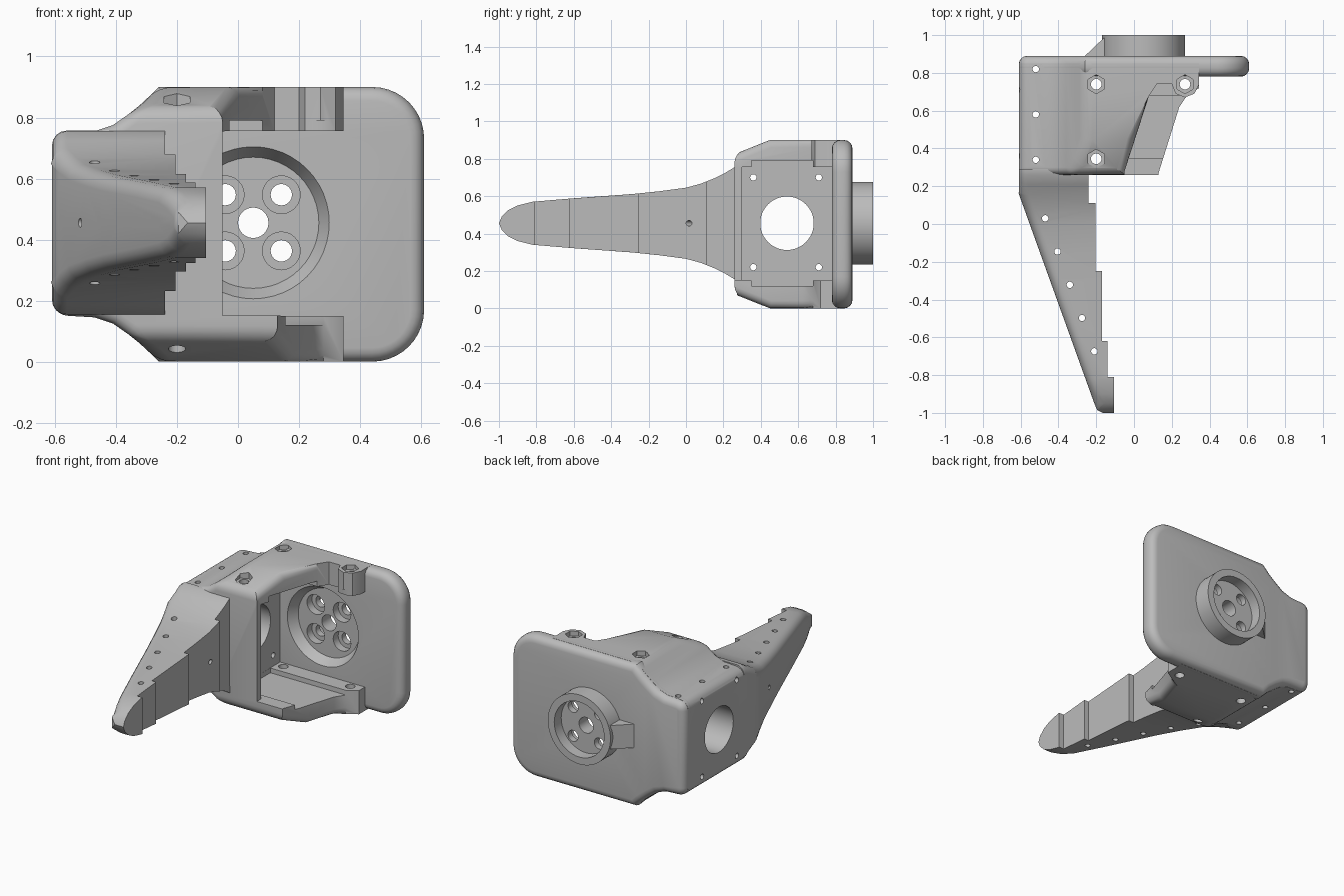
import bpy, bmesh
from math import sin, cos, radians
from mathutils import Vector

if "Cube" in bpy.data.objects:
    bpy.data.objects.remove(bpy.data.objects["Cube"])

MID = 0.45
grey = bpy.data.materials.new("plain_grey")
grey.use_nodes = True
grey.diffuse_color = (0.5, 0.5, 0.5, 1)
grey.node_tree.nodes["Principled BSDF"].inputs["Base Color"].default_value = (0.5, 0.5, 0.5, 1)


def finish_mesh(name, bm):
    bmesh.ops.recalc_face_normals(bm, faces=bm.faces)
    me = bpy.data.meshes.new(name)
    bm.to_mesh(me)
    bm.free()
    ob = bpy.data.objects.new(name, me)
    bpy.context.collection.objects.link(ob)
    me.materials.append(grey)
    return ob


def prism(name, pts, axis, lo, hi):
    """Extrude a 2D outline along an axis."""
    def place(p, d):
        a, b = p
        return {"x": (d, a, b), "y": (a, d, b), "z": (a, b, d)}[axis]
    bm = bmesh.new()
    low = [bm.verts.new(place(p, lo)) for p in pts]
    high = [bm.verts.new(place(p, hi)) for p in pts]
    bm.faces.new(low)
    bm.faces.new(high)
    for i in range(len(pts)):
        j = (i + 1) % len(pts)
        bm.faces.new((low[i], low[j], high[j], high[i]))
    return finish_mesh(name, bm)


def box(name, x, y, z):
    return prism(name, [(x[0], y[0]), (x[1], y[0]), (x[1], y[1]), (x[0], y[1])], "z", *z)


def rod(name, a, b, r, r2=None, sides=24):
    """Cylinder or cone between two points."""
    a, b = Vector(a), Vector(b)
    bm = bmesh.new()
    bmesh.ops.create_cone(bm, cap_ends=True, segments=sides, radius1=r,
                          radius2=r if r2 is None else r2, depth=(b - a).length)
    turn = (b - a).to_track_quat("Z", "Y").to_matrix()
    for v in bm.verts:
        v.co = turn @ v.co + (a + b) / 2
    return finish_mesh(name, bm)


def combine(ob, tools, how="DIFFERENCE"):
    """Apply each tool to the part, then discard the tools."""
    bpy.context.view_layer.objects.active = ob
    for t in tools:
        t.hide_render = True
        m = ob.modifiers.new("cut", "BOOLEAN")
        m.operation, m.solver, m.object = how, "EXACT", t
        bpy.ops.object.modifier_apply(modifier=m.name)
        bpy.data.objects.remove(t)
    return ob


def round_edges(ob, width, rule, sharp=35, segments=4):
    bm = bmesh.new()
    bm.from_mesh(ob.data)
    edges = [e for e in bm.edges if len(e.link_faces) == 2
             and e.calc_face_angle(0) > radians(sharp)
             and rule((e.verts[0].co + e.verts[1].co) / 2)]
    bmesh.ops.bevel(bm, geom=edges, offset=width, segments=segments, profile=0.5,
                    affect="EDGES", clamp_overlap=False)
    bm.to_mesh(ob.data)
    bm.free()


def arc(cx, cy, r, a0, a1, n):
    steps = [radians(a0 + (a1 - a0) * i / n) for i in range(n + 1)]
    return [(cx + r * cos(a), cy + r * sin(a)) for a in steps]


# Outline shared by the plate and the housing
upper = arc(0.44, 0.73, 0.17, 0, 90, 10)
upper += [(-0.26, 0.9), (-0.31, 0.85), (-0.36, 0.81), (-0.41, 0.775), (-0.47, 0.755)]
upper += arc(-0.555, 0.695, 0.055, 90, 180, 5)
outline = upper + [(x, 2 * MID - z) for x, z in reversed(upper)]

# Vertical pin holes beside the motor bay
def side_pins():
    return [rod("pin", (-0.52, y, -1), (-0.52, y, 2), 0.017, sides=16) for y in (0.34, 0.58, 0.82)]


# Horn recess and its bolt pattern
HX, HZ = 0.05, 0.455
def horn_cutters():
    tools = [rod("recess", (HX, 0.775, HZ), (HX, 0.84, HZ), 0.252, 0.215, 48),
             rod("axle", (HX, 0.7, HZ), (HX, 1.1, HZ), 0.05)]
    for sx in (-1, 1):
        for sz in (-1, 1):
            x, z = HX + sx * 0.092, HZ + sz * 0.092
            tools += [rod("bore", (x, 0.8, z), (x, 0.89, z), 0.062),
                      rod("bolt", (x, 0.8, z), (x, 1.1, z), 0.035)]
    tools.append(rod("back_recess", (HX, 0.93, HZ), (HX, 1.1, HZ), 0.175, sides=48))
    return tools


# Back plate
plate = prism("back_plate", outline, "y", 0.78, 0.89)
round_edges(plate, 0.045, lambda c: True, 60)
combine(plate, horn_cutters() + side_pins())

# Horn ring with its wedge tab
ring = rod("rear_horn_ring", (HX, 0.865, HZ), (HX, 1.0, HZ), 0.22, sides=64)
tab = prism("tab", [(-0.28, HZ - 0.075), (-0.14, HZ - 0.075), (-0.03, HZ - 0.19),
                    (-0.03, HZ + 0.19), (-0.14, HZ + 0.075), (-0.28, HZ + 0.075)], "y", 0.87, 1.05)
slope = prism("slope", [(-0.27, 0.88), (-0.16, 0.985), (0.02, 0.985), (0.02, 0.88)], "z", 0, 1)
combine(tab, [slope], "INTERSECT")
combine(ring, [tab], "UNION")
combine(ring, horn_cutters())

# Motor housing: outline trimmed by its side profile and plan
housing = prism("motor_housing", outline, "y", 0.2, 0.86)
side = [(0.26, 0.075), (0.5, -0.02), (0.85, -0.02), (0.85, 0.92), (0.5, 0.92), (0.26, 0.825)]
combine(housing, [prism("side", side, "x", -1, 1)], "INTERSECT")
top_plan = [(-0.05, 0), (-0.05, 0.28), (0.08, 0.68), (0.12, 0.74), (0.2, 0.74), (0.22, 0.69),
            (0.27, 0.67), (0.32, 0.69), (0.345, 0.74), (0.345, 1), (1, 1), (1, 0)]
low_plan = [(0.13, 0), (0.13, 0.27), (0.24, 0.62), (0.28, 0.68), (0.345, 0.72),
            (0.345, 1), (1, 1), (1, 0)]
combine(housing, [prism("top_trim", top_plan, "z", MID, 1.2),
                  prism("low_trim", low_plan, "z", -0.2, MID + 0.01)])
round_edges(housing, 0.04, lambda c: c.y < 0.66 and abs(c.z - MID) > 0.28)

# Motor bay, screw holes and side opening
tools = [box("bay", (-0.25, 1), (0.3, 0.95), (0.15, 0.755)),
         box("window", (-0.05, 1), (0, 0.951), (0.151, 0.754)),
         box("relief", (-0.249, 1), (0.35, 0.68), (0.12, 0.79)),
         rod("port", (-1, 0.54, HZ), (0, 0.54, HZ), 0.143, sides=48)]
for y in (0.36, 0.71):
    tools += [rod("screw", (-1, y, z), (0, y, z), 0.017, sides=16) for z in (0.22, 0.7)]
for x, y, depth in ((-0.2, 0.74, 0.03), (-0.2, 0.345, 0.06), (0.27, 0.74, 0.03)):
    tools += [rod("screw", (x, y, -0.5), (x, y, 1.5), 0.028),
              rod("hex_top", (x, y, 0.9 - depth), (x, y, 1.2), 0.05, sides=6),
              rod("hex_low", (x, y, -0.3), (x, y, depth), 0.05, sides=6)]
combine(housing, tools + side_pins())

# Stepped finger: plan crossed with a tapering side profile
plan = [(-0.61, 0.29), (-0.61, 0.16), (-0.21, -0.95), (-0.195, -0.985), (-0.165, -1.0), (-0.105, -1.0),
        (-0.105, -0.81), (-0.14, -0.81), (-0.14, -0.62), (-0.17, -0.62), (-0.17, -0.25),
        (-0.205, -0.25), (-0.205, 0.11), (-0.24, 0.11), (-0.24, 0.29)]
taper = [(-0.985, 0.035), (-0.95, 0.07), (-0.9, 0.095), (-0.82, 0.115), (-0.62, 0.132),
         (-0.3, 0.155), (-0.15, 0.17), (0, 0.19), (0.08, 0.212), (0.15, 0.24), (0.21, 0.27),
         (0.26, 0.3), (0.32, 0.305)]
profile = [(-1.0, HZ)] + [(y, HZ - h) for y, h in taper] + [(y, HZ + h) for y, h in reversed(taper)]
finger = prism("finger", plan, "z", 0, 1)
combine(finger, [prism("taper", profile, "x", -1, 1)], "INTERSECT")


def outer_line(y):
    return max(-0.61, -0.61 + (0.16 - y) * 0.36)


round_edges(finger, 0.05, lambda c: c.x < outer_line(c.y) + 0.01 and -0.93 < c.y < 0.285)

# Tendon holes: a row down through the finger and a row across it
tools = []
for i in range(5):
    x, y = -0.47 + 0.065 * i, 0.03 - 0.176 * i
    tools.append(rod("down", (x, y, -0.5), (x, y, 1.5), 0.017, sides=16))
for i in range(6):
    x = -0.58 + 0.064 * i
    c, d = Vector((x, 0.08 - 0.176 * i, HZ)), Vector((0.94, 0.34, 0))
    tools.append(rod("across", c - d * 0.2, c + d * 0.6, 0.015, sides=16))
combine(finger, tools)

# Smooth shading with crisp edges
for ob in (plate, ring, housing, finger):
    bpy.ops.object.select_all(action="DESELECT")
    ob.select_set(True)
    bpy.context.view_layer.objects.active = ob
    bpy.ops.object.shade_smooth_by_angle(angle=radians(32))
